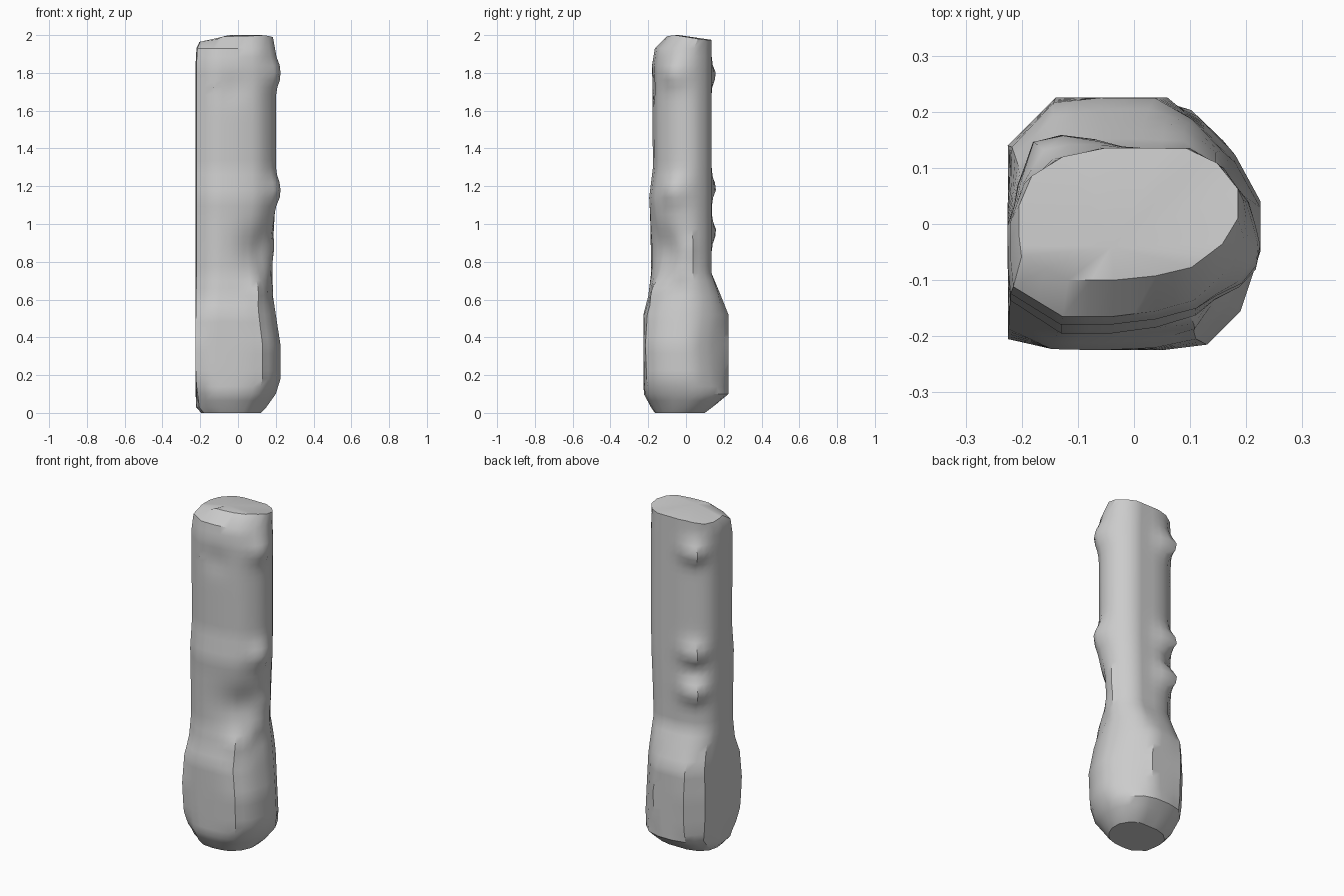
import bpy, bmesh, math
from mathutils import Vector

cube = bpy.data.objects.get("Cube")
if cube:
    bpy.data.objects.remove(cube, do_unlink=True)

# One plain grey material
grey = bpy.data.materials.new("stone grey")
grey.use_nodes = True
colour = (0.6, 0.6, 0.6, 1)
grey.diffuse_color = colour
grey.node_tree.nodes["Principled BSDF"].inputs["Base Color"].default_value = colour

# Cross-sections, counter-clockwise from +x
SHAFT = [(.2, -.03), (.2, .04), (.16, .1), (.1, .135), (.02, .135), (-.06, .135),
         (-.14, .115), (-.2, .07), (-.225, 0), (-.225, -.07), (-.22, -.12), (-.13, -.175),
         (-.04, -.175), (.04, -.165), (.11, -.145), (.17, -.09)]
FOOT = [(.225, -.05), (.225, .03), (.18, .11), (.125, .17), (.06, .225), (-.05, .225),
        (-.14, .225), (-.225, .14), (-.225, .04), (-.225, -.11), (-.225, -.205), (-.15, -.222),
        (-.06, -.225), (.05, -.225), (.13, -.215), (.19, -.155)]

# Height, share of foot section, then x and y limits
RINGS = [(0, 0, -.2, .12, -.17, .1), (.03, 0, -.225, .15, -.19, .14),
         (.1, .4, -.225, .2, -.225, .225), (.18, .8, -.225, .225, -.225, .225),
         (.36, 1, -.225, .225, -.225, .225), (.52, .7, -.225, .2, -.225, .225),
         (.62, .25, -.225, .185, -.2, .185), (.74, 0, -.225, .185, -.185, .135),
         (1.05, 0, -.225, .195, -.19, .135), (1.14, 0, -.225, .2, -.195, .135),
         (1.3, 0, -.225, .2, -.175, .135), (1.84, 0, -.225, .2, -.18, .135),
         (1.93, 0, -.22, .195, -.165, .135), (1.975, 0, -.205, .185, -.1, .135)]

# Lumps and dents on the surface: centre, reach, push
LUMPS = [((-.13, .125, 1.79), .075, .055), ((-.13, .125, 1.19), .08, .055),
         ((-.13, .125, .96), .08, .055), ((-.14, .12, 1.075), .05, -.02),
         ((.19, -.06, 1.8), .085, .035), ((.19, -.06, 1.18), .08, .035),
         ((.11, -.17, .64), .07, .025), ((.12, -.13, .86), .16, -.05),
         ((.2, .01, .87), .07, .012), ((-.03, -.18, 1.72), .09, -.012),
         ((.19, -.04, .67), .05, -.015), ((-.2, -.16, 0), .15, -.02)]


def unit(profile):
    """Add midpoints and stretch a section to fill the range 0 to 1."""
    dense = []
    for (ax, ay), (bx, by) in zip(profile, profile[1:] + profile[:1]):
        dense += [(ax, ay), ((ax + bx) / 2, (ay + by) / 2)]
    xs, ys = zip(*dense)
    return [((x - min(xs)) / (max(xs) - min(xs)), (y - min(ys)) / (max(ys) - min(ys)))
            for x, y in dense]


def section(z, share, x0, x1, y0, y1):
    points = []
    for (sx, sy), (fx, fy) in zip(unit(SHAFT), unit(FOOT)):
        u, v = sx + (fx - sx) * share, sy + (fy - sy) * share
        points.append(Vector((x0 + (x1 - x0) * u, y0 + (y1 - y0) * v, z)))
    return points


def push(p):
    """Move a surface point by the nearby lumps, within the flat sides."""
    out = Vector((p.x, p.y, 0)).normalized()
    moved = p.copy()
    for centre, reach, amount in LUMPS:
        d = (p - Vector(centre)).length
        moved += out * amount * math.exp(-(d / reach) ** 2 * 1.5)
    moved.x = max(-.225, min(.225, moved.x))
    moved.y = max(-.225, min(.225, moved.y))
    return moved


# Loft the sections into one body
bm = bmesh.new()
loops = []
for low, high in zip(RINGS, RINGS[1:] + [None]):
    steps = max(1, round((high[0] - low[0]) / .04)) if high else 1
    for i in range(steps):
        row = [a + (b - a) * i / steps for a, b in zip(low, high)] if high else low
        loops.append([bm.verts.new(push(p)) for p in section(*row)])
for a, b in zip(loops, loops[1:]):
    for i in range(len(a)):
        j = (i + 1) % len(a)
        bm.faces.new((a[i], a[j], b[j], b[i]))

# Sloping top with a shallow crest, and the base
for v in loops[-1]:
    v.co.z += .025 * max(0, 1 - abs(v.co.y + .06) / .16) * (1 if v.co.x > -.1 else .2)
    v.co.z -= .015 * max(0, -v.co.x - .1) / .1
crest = bm.verts.new((-.04, -.04, 2))
top = loops[-1]
for i in range(len(top)):
    bm.faces.new((top[i], top[(i + 1) % len(top)], crest))
bm.faces.new(loops[0][::-1])

mesh = bpy.data.meshes.new("lumpy_pillar")
bm.to_mesh(mesh)
bm.free()
mesh.materials.append(grey)
pillar = bpy.data.objects.new("lumpy_pillar", mesh)
bpy.context.collection.objects.link(pillar)
bpy.context.view_layer.objects.active = pillar
pillar.select_set(True)
bpy.ops.object.shade_smooth_by_angle(angle=math.radians(35))
